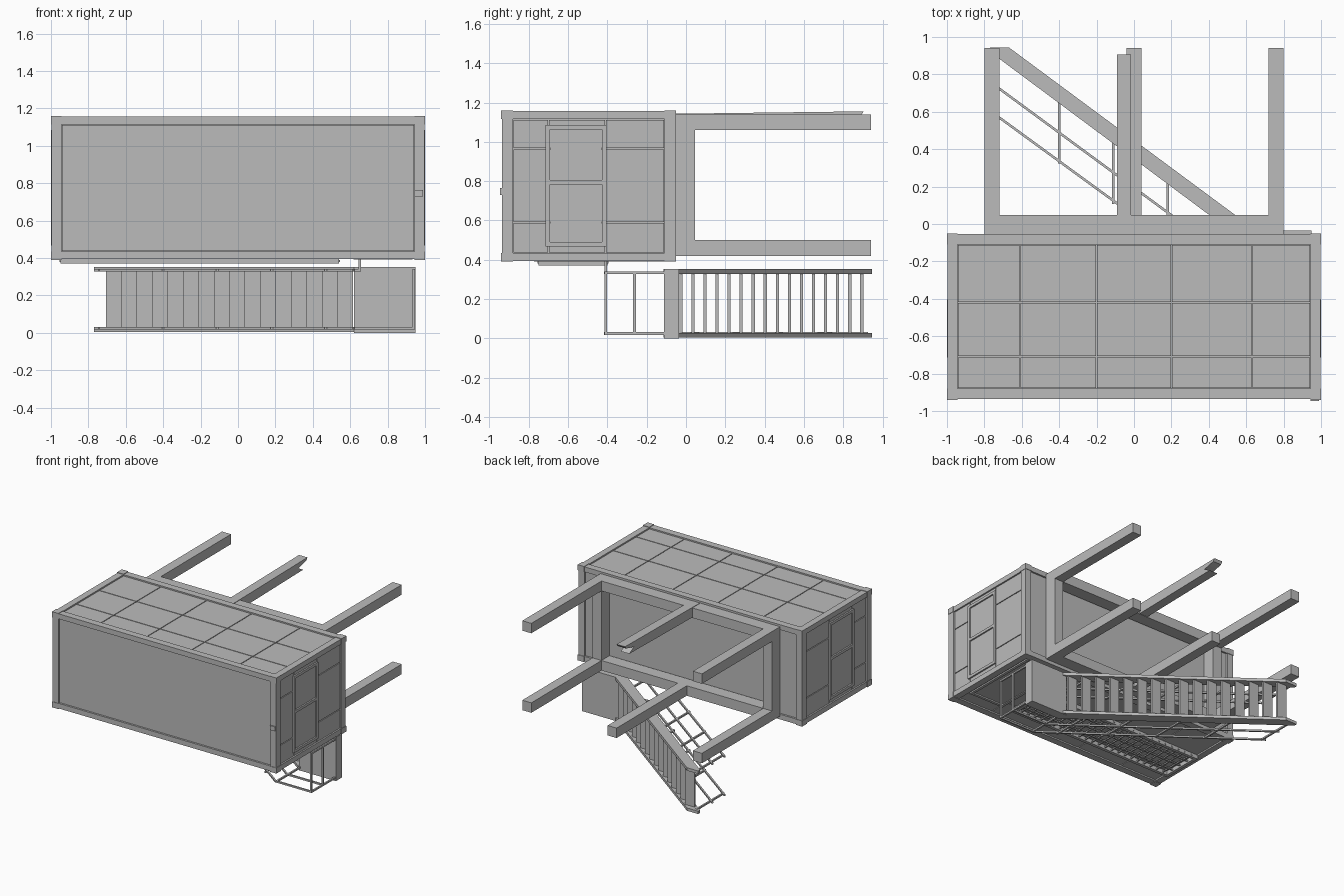
import bpy
import bmesh
from mathutils import Vector, Matrix

if "Cube" in bpy.data.objects:
    bpy.data.objects.remove(bpy.data.objects["Cube"], do_unlink=True)

# One plain material
GREY = (0.5, 0.5, 0.5, 1)
mat = bpy.data.materials.new("plain_grey")
mat.use_nodes = True
mat.diffuse_color = GREY
mat.node_tree.nodes["Principled BSDF"].inputs["Base Color"].default_value = GREY


def finish(name, bm):
    bmesh.ops.recalc_face_normals(bm, faces=bm.faces)
    mesh = bpy.data.meshes.new(name)
    bm.to_mesh(mesh)
    bm.free()
    mesh.materials.append(mat)
    obj = bpy.data.objects.new(name, mesh)
    bpy.context.collection.objects.link(obj)
    return obj


def add_box(bm, x, y, z):
    """Box from (low, high) pairs."""
    lo, hi = Vector((x[0], y[0], z[0])), Vector((x[1], y[1], z[1]))
    size = hi - lo
    m = Matrix.Translation((lo + hi) / 2) @ Matrix.Diagonal((*size, 1))
    bmesh.ops.create_cube(bm, size=1, matrix=m)


def boxes(name, items):
    bm = bmesh.new()
    for item in items:
        add_box(bm, *item)
    return finish(name, bm)


def bars(name, segments, t=0.013):
    """Square rods between pairs of points."""
    bm = bmesh.new()
    for a, b in segments:
        a, b = Vector(a), Vector(b)
        d = b - a
        rot = d.to_track_quat('Z', 'Y').to_matrix().to_4x4()
        m = Matrix.Translation((a + b) / 2) @ rot @ Matrix.Diagonal((t, t, d.length + t, 1))
        bmesh.ops.create_cube(bm, size=1, matrix=m)
    return finish(name, bm)


def prism(name, outline, axis, spans):
    """Extrude a 2D outline along an axis, once for each span."""
    bm = bmesh.new()
    for low, high in spans:
        place = (lambda p: (low, *p)) if axis == 'x' else (lambda p: (*p, low))
        face = bm.faces.new([bm.verts.new(place(p)) for p in outline])
        new = bmesh.ops.extrude_face_region(bm, geom=[face])["geom"]
        shift = Vector((high - low, 0, 0) if axis == 'x' else (0, 0, high - low))
        bmesh.ops.translate(bm, vec=shift, verts=[v for v in new if isinstance(v, bmesh.types.BMVert)])
    return finish(name, bm)


def spans(cuts, gap=0.003):
    return [(a + gap, b - gap) for a, b in zip(cuts, cuts[1:])]


# Cabin outer limits and edge widths
X, Y, Z = (-1, 1), (-0.94, -0.05), (0.39, 1.16)
WX, WY, WZ = 0.057, 0.06, 0.045
E = 0.004


def edges(lim, w, e=E):
    return [(lim[0] + e, lim[0] + w), (lim[1] - w, lim[1] - e)]


ex, ey, ez = edges(X, WX), edges(Y, WY), edges(Z, WZ)
inner = [(l[0] + w, l[1] - w) for l, w in ((X, WX), (Y, WY), (Z, WZ))]
boxes("cabin_frame",
      [(inner[0], b, c) for b in ey for c in ez]
      + [(a, inner[1], c) for a in ex for c in ez]
      + [(a, b, inner[2]) for a in ex for b in ey])
boxes("corner_blocks", [(a, b, c) for a in edges(X, WX, 0)
                        for b in edges(Y, WY, 0) for c in edges(Z, WZ, 0)])
boxes("cabin_core", [[(l[0] + 0.024, l[1] - 0.024) for l in (X, Y, Z)]])

# Wall, roof and floor panels
long_x = spans([inner[0][0], -0.61, -0.2, 0.2, 0.63, inner[0][1]])
long_y = spans([inner[1][0], -0.71, -0.42, inner[1][1]])
end_y = spans([inner[1][0], -0.7, -0.41, inner[1][1]])
end_z = spans([inner[2][0], 0.59, 0.965, inner[2][1]])
for name, zz in (("side_wall_panels", (1.13, 1.147)), ("door_wall_panels", (0.403, 0.42))):
    boxes(name, [(a, b, zz) for a in long_x for b in long_y])
for name, s in (("left_end", 1), ("right_end", -1)):
    def depth(a, b):
        return tuple(sorted((s * a, s * b)))
    boxes(name + "_panels", [(depth(0.97, 0.987), b, c) for b in end_y for c in end_z])
    # Framed window with two panes
    wy, wz, t = (-0.715, -0.405), (0.468, 1.085), 0.022
    d = depth(0.975, 0.999)
    boxes(name + "_window_frame",
          [(d, (wy[0], wy[0] + t), wz), (d, (wy[1] - t, wy[1]), wz)]
          + [(d, (wy[0] + t, wy[1] - t), (c, c + t)) for c in (wz[0], 0.783, wz[1] - t)])
    boxes(name + "_window_panes",
          [(depth(0.975, 0.992), (wy[0] + 0.026, wy[1] - 0.026), c)
           for c in ((0.495, 0.779), (0.809, 1.059))])
for name, yy in (("roof_panel", (-0.926, -0.91)), ("floor_panel", (-0.08, -0.064))):
    boxes(name, [(spans(inner[0])[0], yy, spans(inner[2])[0])])
boxes("roof_bracket", [((0.945, 0.99), (-0.945, -0.93), (0.73, 0.765))])

# Long barred window on the entrance wall
gx, gy, gz = (-0.95, 0.54), (-0.75, -0.4), (0.37, 0.405)
boxes("long_window_frame",
      [(gx, (y, y + 0.025), gz) for y in (gy[0], gy[1] - 0.025)]
      + [((x, x + 0.025), (gy[0] + 0.025, gy[1] - 0.025), gz) for x in (gx[0], gx[1] - 0.025)])
count = 24
step = (gx[1] - gx[0]) / count
bars("long_window_bars",
     [((gx[0] + i * step, gy[0], 0.385), (gx[0] + i * step, gy[1], 0.385)) for i in range(1, count)]
     + [((gx[0], y, 0.385), (gx[1], y, 0.385)) for y in (-0.66, -0.575, -0.49)], 0.01)

# Entrance door
boxes("entrance_door", [((0.64, 0.91), (-0.73, -0.11), (0.398, 0.41))])
boxes("entrance_door_frame",
      [((x, x + 0.022), (-0.75, -0.11), (0.392, 0.415)) for x in (0.618, 0.91)]
      + [((0.618, 0.932), (-0.772, -0.75), (0.392, 0.415))])

# Support frame and legs
T = 0.08
low_z, high_z = (0.42, 0.5), (1.06, 1.14)
leg_x = [(-0.8, -0.8 + T), (0.8 - T, 0.8)]
fy = (-0.055, 0.047)
boxes("support_frame",
      [((-0.8, 0.8), fy, c) for c in (low_z, high_z)]
      + [(a, fy, (low_z[1], high_z[0])) for a in leg_x])
boxes("legs", [(a, (fy[1], 0.94), c) for a in leg_x for c in (low_z, high_z)])
boxes("middle_leg", [((-0.04, 0.04), (fy[1], 0.94), low_z)])
# Snapped leg with a splintered end
prism("broken_leg",
      [(-0.05, 1.062), (0.85, 1.077), (0.79, 1.112), (0.84, 1.122), (0.89, 1.135),
       (0.905, 1.155), (-0.05, 1.143)], 'x', [(-0.09, -0.015)])

# Stairs
SLOPE = 0.744


def stair_y(x, drop=0.0):
    """Rail-side edge of the stringer, raised by drop."""
    return 0.05 + SLOPE * (0.40 - x) - drop


sides = [(0.005, 0.028), (0.328, 0.352)]
prism("stringers",
      [(0.66, -0.04), (-0.67, 0.945), (-0.77, 0.945), (-0.77, stair_y(-0.77)),
       (0.62, stair_y(0.62))], 'z', sides)
treads = []
for i in range(16):
    x = -0.665 + i * 0.0825
    y = stair_y(x) + 0.052
    treads.append(((x - 0.042, x + 0.042), (y - 0.008, y + 0.008), (0.028, 0.328)))
boxes("treads", treads)
boxes("landing", [((0.62, 0.95), (-0.112, -0.035), (0, 0.352))])

# Handrails: sloping runs, posts and landing guard
TOP, MID = 0.315, 0.16
top_y, mid_y = -0.408, -0.262
rails = []
for z in (0.025, 0.335):
    for drop, flat in ((TOP, top_y), (MID, mid_y)):
        rails.append(((-0.76, stair_y(-0.76, drop), z), (0.62, flat, z)))
    for x in (-0.74, -0.4, -0.11, 0.18, 0.47):
        rails.append(((x, stair_y(x, TOP), z), (x, stair_y(x) + 0.02, z)))
    for x in (0.63, 0.94):
        rails.append(((x, top_y, z), (x, -0.11, z)))
for y in (top_y, mid_y):
    rails.append(((0.62, y, 0.025), (0.94, y, 0.025)))
    rails.append(((0.94, y, 0.025), (0.94, y, 0.335)))
rails.append(((0.62, top_y, 0.335), (0.65, top_y, 0.335)))
rails.append(((0.65, top_y, 0.335), (0.65, top_y, 0.385)))
bars("handrails", rails)
